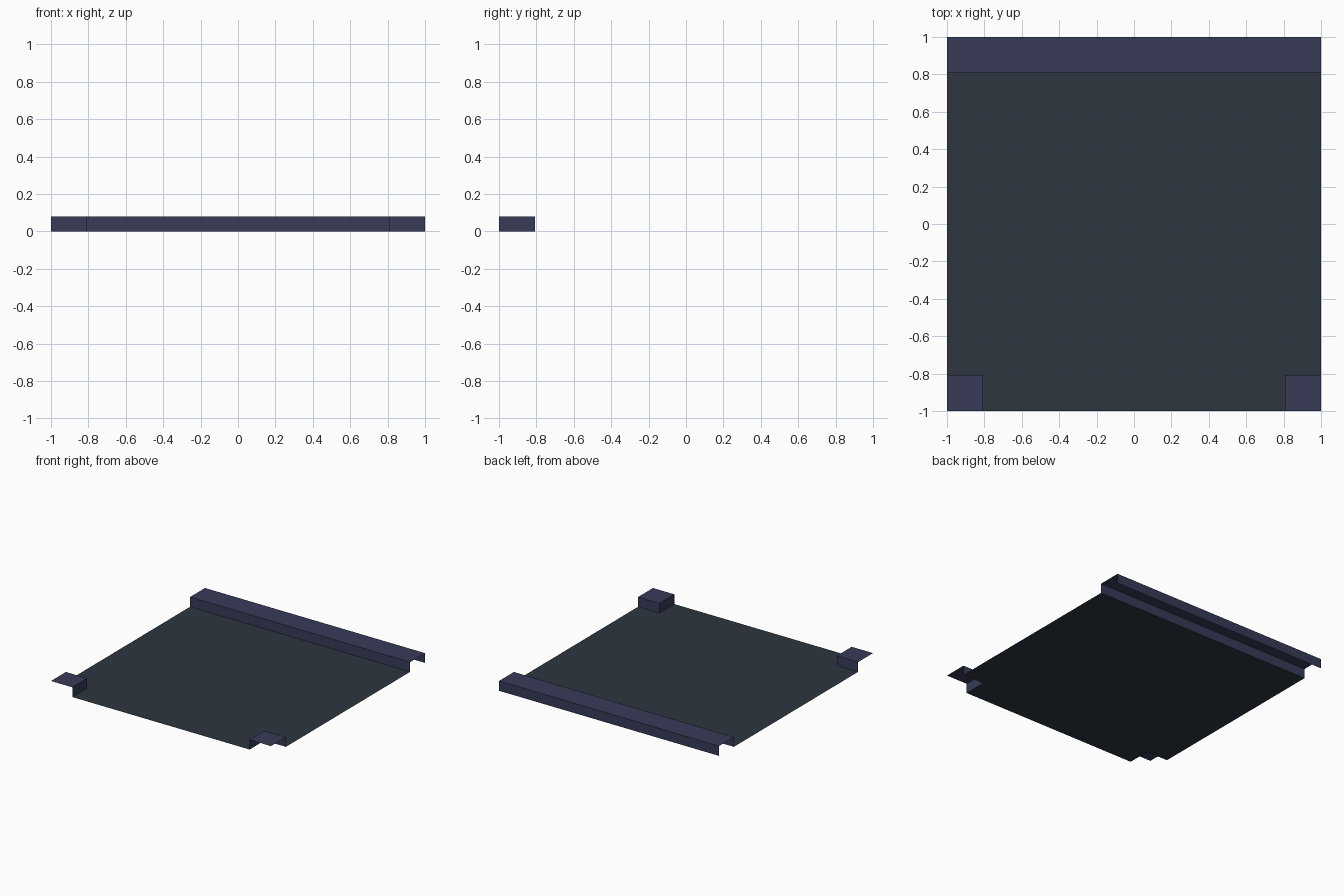
import bpy, bmesh

if "Cube" in bpy.data.objects:
    bpy.data.objects.remove(bpy.data.objects["Cube"])

E, I, H = 1.0, 0.806, 0.08   # outer edge, inner edge of the raised parts, height


def material(name, color):
    m = bpy.data.materials.new(name)
    m.diffuse_color = color
    m.use_nodes = True
    m.node_tree.nodes["Principled BSDF"].inputs["Base Color"].default_value = m.diffuse_color
    return m


slate = material("dark slate", (0.0275, 0.037, 0.051, 1))
navy = material("dull navy", (0.038, 0.043, 0.096, 1))


def sheet(name, quads, mat):
    """Open sheet object built from quads, sharing common corners."""
    bm = bmesh.new()
    for q in quads:
        bm.faces.new([bm.verts.new(p) for p in q])
    bmesh.ops.remove_doubles(bm, verts=bm.verts[:], dist=1e-5)
    me = bpy.data.meshes.new(name)
    bm.to_mesh(me)
    bm.free()
    me.materials.append(mat)
    ob = bpy.data.objects.new(name, me)
    bpy.context.collection.objects.link(ob)
    return ob


def flat(x0, x1, y0, y1, z):
    return [(x0, y0, z), (x1, y0, z), (x1, y1, z), (x0, y1, z)]


def wall(a, b):
    return [(*a, 0), (*b, 0), (*b, H), (*a, H)]


# floor with both front corners left out
sheet("floor", [flat(-E, -I, -I, I, 0), flat(-I, I, -I, I, 0), flat(I, E, -I, I, 0),
                flat(-I, I, -E, -I, 0)], slate)

# raised strip along the back, open at its ends and below
sheet("back_ledge", [flat(-E, E, I, E, H), wall((-E, I), (E, I)), wall((E, E), (-E, E))], navy)

# raised front corners: a top and the two inner walls only
sheet("left_corner", [flat(-E, -I, -E, -I, H), wall((-I, -E), (-I, -I)),
                      wall((-I, -I), (-E, -I))], navy)
sheet("right_corner", [flat(I, E, -E, -I, H), wall((I, -I), (I, -E)),
                       wall((E, -I), (I, -I))], navy)
